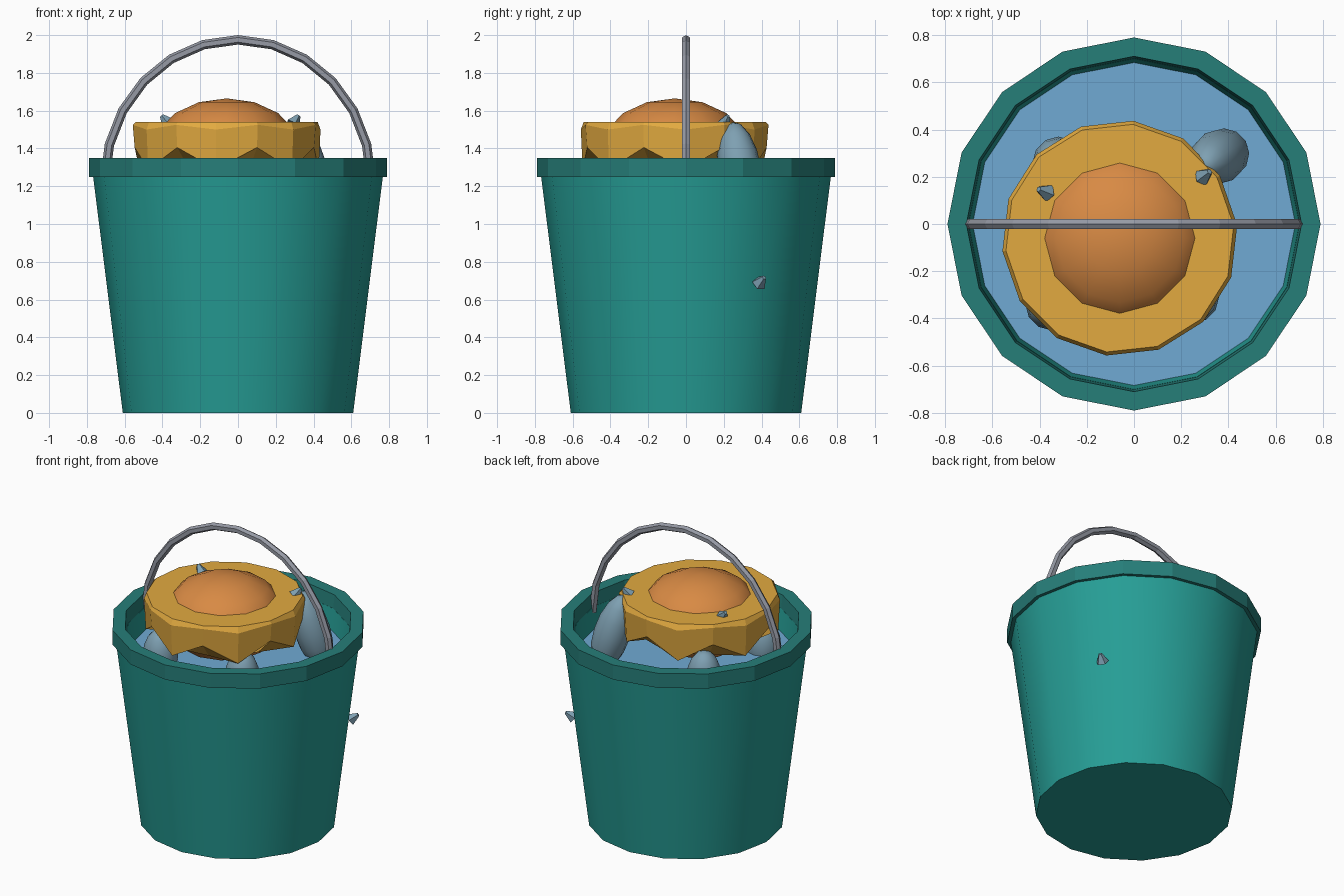
import bpy, bmesh, math
from mathutils import Vector, Matrix

if "Cube" in bpy.data.objects:
    bpy.data.objects.remove(bpy.data.objects["Cube"])


def material(name, srgb):
    m = bpy.data.materials.new(name)
    lin = [((c / 255 + 0.055) / 1.055) ** 2.4 for c in srgb]
    m.diffuse_color = (*lin, 1)
    m.use_nodes = True
    m.node_tree.nodes["Principled BSDF"].inputs["Base Color"].default_value = m.diffuse_color
    return m


TEAL = material("teal", (38, 158, 150))
DARK_TEAL = material("dark teal", (38, 126, 121))
WATER = material("water blue", (112, 170, 212))
YELLOW = material("golden yellow", (226, 170, 64))
ORANGE = material("orange", (216, 138, 68))
SLATE = material("slate blue", (126, 160, 178))
STEEL = material("steel grey", (150, 154, 165))


def finish(name, bm, mat, smooth=None):
    bmesh.ops.recalc_face_normals(bm, faces=bm.faces)
    me = bpy.data.meshes.new(name)
    bm.to_mesh(me)
    bm.free()
    me.materials.append(mat)
    ob = bpy.data.objects.new(name, me)
    bpy.context.collection.objects.link(ob)
    if smooth:
        bpy.context.view_layer.objects.active = ob
        ob.select_set(True)
        bpy.ops.object.shade_smooth_by_angle(angle=math.radians(smooth))
        ob.select_set(False)
    return ob


def bridge(bm, rings, closed=False):
    pairs = list(zip(rings, rings[1:]))
    if closed:
        pairs.append((rings[-1], rings[0]))
    for a, b in pairs:
        n = len(a)
        for i in range(n):
            j = (i + 1) % n
            bm.faces.new((a[i], a[j], b[j], b[i]))


def lathe(name, profile, mat, sides=16, closed=False, cap=False, smooth=None):
    bm = bmesh.new()
    rings = [[bm.verts.new((r * math.cos(math.tau * i / sides),
                            r * math.sin(math.tau * i / sides), z))
              for i in range(sides)] for r, z in profile]
    bridge(bm, rings, closed)
    if cap:
        bm.faces.new(rings[0])
        bm.faces.new(rings[-1])
    return finish(name, bm, mat, smooth)


def ellipsoid(name, loc, radii, direction, mat, seg=12, rings=8):
    bm = bmesh.new()
    bmesh.ops.create_uvsphere(bm, u_segments=seg, v_segments=rings, radius=1)
    rot = Vector(direction).to_track_quat('Z', 'Y').to_matrix().to_4x4()
    bm.transform(Matrix.Translation(loc) @ rot @ Matrix.Diagonal((*radii, 1)))
    return finish(name, bm, mat, 60)


# Bucket: tapered wall with floor, inner wall and separate rim band
lathe("bucket_wall", [(0.61, 0), (0.768, 1.26), (0.70, 1.26), (0.56, 0.06)],
      TEAL, cap=True, smooth=30)
lathe("bucket_rim", [(0.76, 1.25), (0.79, 1.25), (0.79, 1.35), (0.71, 1.35), (0.70, 1.25)],
      DARK_TEAL, closed=True)
lathe("water_surface", [(0.688, 1.11), (0.688, 1.12)], WATER, cap=True)

# Carrying handle: six-sided tube swept along a half ellipse
bm = bmesh.new()
rings = []
for k in range(13):
    a = math.pi * k / 12
    centre = Vector((0.705 * math.cos(a), 0, 1.225 + 0.75 * math.sin(a)))
    out = Vector((math.cos(a), 0, math.sin(a)))
    rings.append([bm.verts.new(centre + 0.025 * (out * math.cos(t) + Vector((0, 1, 0)) * math.sin(t)))
                  for t in (math.tau * i / 6 for i in range(6))])
bridge(bm, rings)
bm.faces.new(rings[0])
bm.faces.new(rings[-1])
finish("handle", bm, STEEL)

# Scalloped ring: 14 sides, alternate corners dipped on top and notched below
CX = CY = -0.06
bm = bmesh.new()
rings = []
for r, z_even, z_odd in ((0.36, 1.28, 1.28), (0.49, 1.29, 1.405), (0.50, 1.50, 1.525),
                         (0.485, 1.54, 1.54)):
    rings.append([])
    for k in range(14):
        a = math.radians(6.3) + math.tau * k / 14
        rings[-1].append(bm.verts.new((CX + r * math.cos(a), CY + r * math.sin(a),
                                       z_odd if k % 2 else z_even)))
bridge(bm, rings)
bm.faces.new(rings[0])
bm.faces.new(rings[-1])
finish("scalloped_ring", bm, YELLOW)

# Rounded body through the ring
ellipsoid("domed_body", (CX, CY, 1.40), (0.385, 0.385, 0.265), (0, 0, 1), ORANGE)

# Four stubby limbs, one of them raised beside the ring
ellipsoid("raised_limb", (0.36, 0.285, 1.28), (0.115, 0.115, 0.27), (-0.25, -0.15, 1), SLATE)
for i, (x, y) in enumerate(((0.25, -0.31), (-0.32, 0.26), (-0.35, -0.34))):
    ellipsoid(f"lower_limb_{i + 1}", (x, y, 1.15), (0.11, 0.11, 0.18), (0, 0, 1), SLATE)

# Small pointed chips: two on the ring, one on the bucket wall
for name, loc, d, mat in (("ring_chip_left", (-0.385, 0.14, 1.55), (-0.5, 0.2, 0.6), SLATE),
                          ("ring_chip_right", (0.305, 0.21, 1.55), (0.4, 0.3, 0.6), SLATE),
                          ("wall_chip", (0.60, 0.40, 0.70), (0.6, 0.4, 0.5), SLATE)):
    bm = bmesh.new()
    bmesh.ops.create_cone(bm, cap_ends=True, segments=5, radius1=0.04, radius2=0.012, depth=0.06)
    rot = Vector(d).to_track_quat('Z', 'Y').to_matrix().to_4x4()
    bm.transform(Matrix.Translation(loc) @ rot)
    finish(name, bm, mat)
